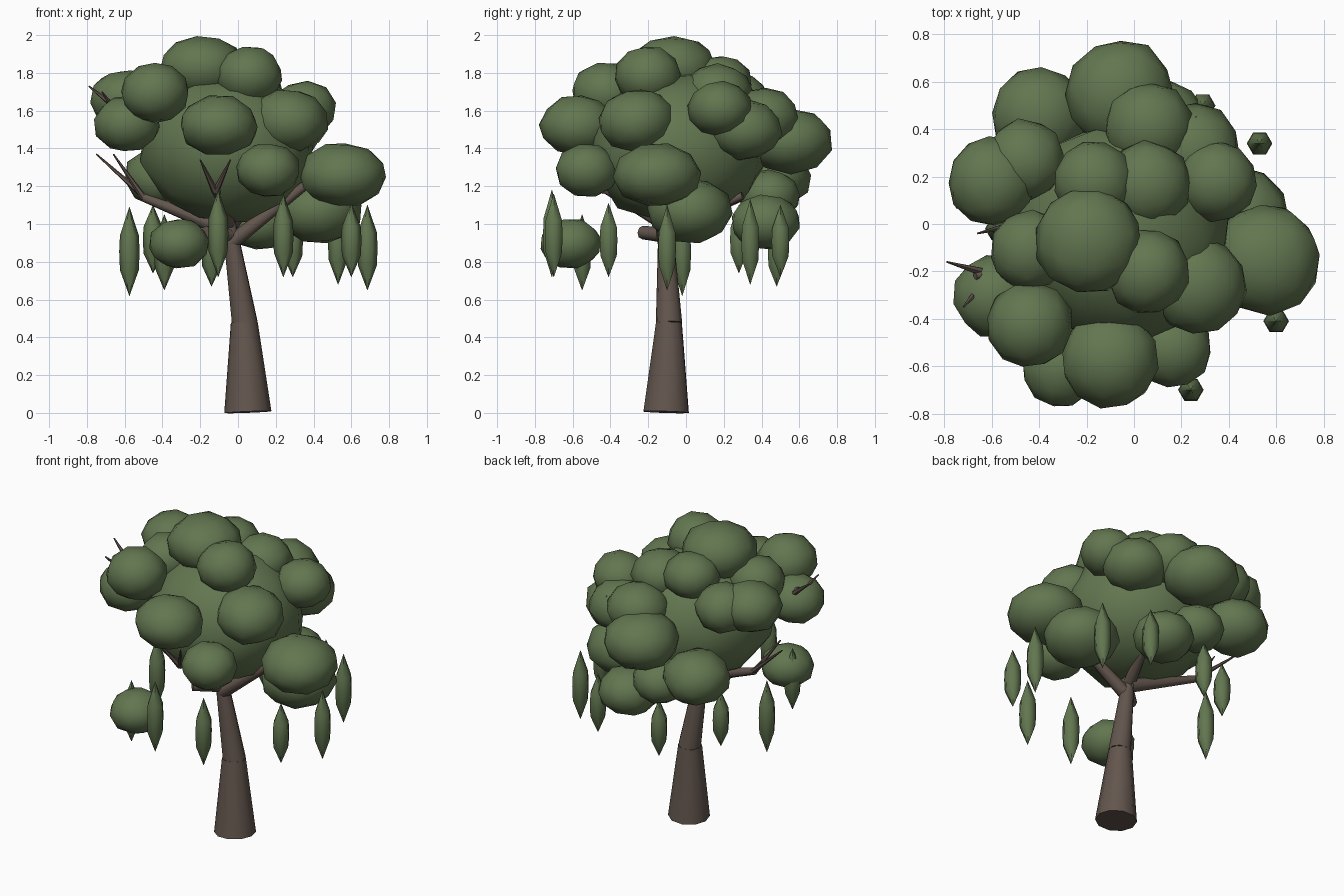
import bpy, bmesh, math, random
from mathutils import Vector, Matrix, Euler

random.seed(4)


def material(name, rgb):
    m = bpy.data.materials.new(name)
    m.diffuse_color = (*rgb, 1)
    return m


LEAF = material("leaf green", (0.122, 0.181, 0.080))
BARK = material("bark brown", (0.125, 0.093, 0.076))


def finish(bm, name, mat, angle):
    me = bpy.data.meshes.new(name)
    bmesh.ops.recalc_face_normals(bm, faces=bm.faces)
    bm.to_mesh(me)
    bm.free()
    me.materials.append(mat)
    ob = bpy.data.objects.new(name, me)
    bpy.context.collection.objects.link(ob)
    bpy.ops.object.select_all(action='DESELECT')
    ob.select_set(True)
    bpy.context.view_layer.objects.active = ob
    bpy.ops.object.shade_smooth_by_angle(angle=math.radians(angle))
    return ob


def clump(name, x, y, z, r, rz):
    """Low-poly leaf clump: a squashed, randomly turned, slightly lumpy icosphere."""
    bm = bmesh.new()
    bmesh.ops.create_icosphere(bm, subdivisions=2, radius=1.01)
    for v in bm.verts:
        v.co *= random.uniform(0.965, 1.03)
    turn = Euler([random.uniform(0, 6.28) for _ in range(3)]).to_matrix().to_4x4()
    squash = Matrix.Diagonal((r, r, rz, 1))
    bm.transform(Matrix.Translation((x, y, z)) @ squash @ turn)
    finish(bm, name, LEAF, 60)


def limb(name, a, b, r1, r2, sides=8):
    """Tapered branch from a to b."""
    a, b = Vector(a), Vector(b)
    bm = bmesh.new()
    bmesh.ops.create_cone(bm, cap_ends=True, segments=sides, radius1=r1,
                          radius2=r2, depth=(b - a).length)
    rot = (b - a).to_track_quat('Z', 'Y').to_matrix().to_4x4()
    bm.transform(Matrix.Translation((a + b) / 2) @ rot)
    finish(bm, name, BARK, 50)


def pod(name, x, y, bottom, top, sides=6):
    """Hanging leaf tuft: spindle with pointed ends."""
    bm = bmesh.new()
    rings = []
    for t, r in ((0.0, 0.001), (0.29, 0.05), (0.5, 0.054), (0.68, 0.05), (1.0, 0.001)):
        z = bottom + (top - bottom) * t
        rings.append([bm.verts.new((x + r * math.cos(i * math.tau / sides),
                                    y + r * math.sin(i * math.tau / sides), z))
                      for i in range(sides)])
    for lo, hi in zip(rings, rings[1:]):
        for i in range(sides):
            j = (i + 1) % sides
            bm.faces.new((lo[i], lo[j], hi[j], hi[i]))
    bm.faces.new(rings[0][::-1])
    bm.faces.new(rings[-1])
    finish(bm, name, LEAF, 60)


# Trunk in two leaning segments
limb("trunk_lower", (0.052, -0.105, 0.004), (0.033, -0.09, 0.48), 0.125, 0.071, 10)
limb("trunk_upper", (0.036, -0.09, 0.475), (-0.05, -0.11, 1.02), 0.07, 0.036, 10)

# Main branches and their twigs
limb("branch_right", (-0.04, -0.11, 0.90), (0.40, -0.17, 1.24), 0.042, 0.022)
limb("branch_left", (-0.04, -0.09, 0.96), (-0.50, 0.0, 1.14), 0.045, 0.022)
limb("branch_front", (-0.05, -0.11, 1.0), (-0.12, -0.44, 1.19), 0.04, 0.02)
limb("branch_back", (-0.05, -0.11, 0.98), (0.10, 0.30, 1.15), 0.04, 0.02)
limb("branch_stub", (-0.04, -0.11, 0.94), (-0.17, -0.23, 0.955), 0.04, 0.036)
limb("branch_upper", (-0.3, -0.15, 1.45), (-0.67, -0.22, 1.64), 0.035, 0.016)
limb("branch_upper_back", (0.0, 0.05, 1.1), (0.27, 0.45, 1.60), 0.035, 0.01)
TWIGS = [
    ((-0.48, 0.0, 1.13), (-0.75, 0.07, 1.37)),
    ((-0.50, 0.0, 1.14), (-0.66, -0.04, 1.37)),
    ((-0.12, -0.43, 1.17), (-0.20, -0.54, 1.34)),
    ((-0.12, -0.43, 1.17), (-0.04, -0.54, 1.34)),
    ((-0.65, -0.20, 1.62), (-0.79, -0.16, 1.73)),
    ((-0.65, -0.27, 1.60), (-0.72, -0.35, 1.70)),
]
for i, (a, b) in enumerate(TWIGS):
    limb(f"twig_{i}", a, b, 0.018, 0.004, 6)

# Crown core and the leaf clumps around it: x, y, z, radius, half height
clump("crown_core", -0.05, -0.04, 1.40, 0.47, 0.41)
CLUMPS = [
    (-0.19, -0.07, 1.83, 0.228, 0.17), (0.06, -0.20, 1.785, 0.18, 0.158),
    (0.06, 0.17, 1.70, 0.18, 0.15), (-0.17, 0.18, 1.75, 0.17, 0.145),
    (-0.44, -0.11, 1.68, 0.17, 0.15), (-0.44, -0.425, 1.695, 0.182, 0.16),
    (-0.585, -0.305, 1.53, 0.178, 0.15), (-0.60, 0.18, 1.66, 0.187, 0.155),
    (-0.46, 0.27, 1.65, 0.172, 0.15), (-0.10, -0.57, 1.52, 0.207, 0.163),
    (0.27, -0.26, 1.545, 0.208, 0.168), (0.35, 0.18, 1.61, 0.17, 0.147),
    (0.25, 0.31, 1.50, 0.20, 0.16), (0.06, 0.41, 1.56, 0.19, 0.16),
    (-0.06, 0.55, 1.44, 0.23, 0.175), (-0.40, 0.46, 1.25, 0.205, 0.165),
    (-0.12, 0.44, 1.15, 0.165, 0.14), (0.16, -0.525, 1.285, 0.168, 0.143),
    (0.555, -0.15, 1.26, 0.235, 0.172), (0.43, 0.02, 1.07, 0.23, 0.172),
    (-0.31, -0.61, 0.895, 0.162, 0.133), (0.12, 0.42, 1.01, 0.185, 0.15),
]
for i, c in enumerate(CLUMPS):
    clump(f"leaf_clump_{i}", *c)

# Hanging leaf tufts
PODS = [
    (-0.575, -0.02, 0.62, 1.09), (-0.45, 0.28, 0.74, 1.10),
    (-0.39, -0.55, 0.65, 1.05), (-0.105, -0.71, 0.72, 1.18),
    (0.24, -0.70, 0.72, 1.16), (0.53, 0.34, 0.68, 1.13),
    (0.60, -0.41, 0.72, 1.11), (0.685, -0.10, 0.65, 1.10),
    (0.29, 0.50, 0.72, 1.10), (-0.14, 0.48, 0.67, 1.04),
]
for i, p in enumerate(PODS):
    pod(f"hanging_tuft_{i}", *p)
